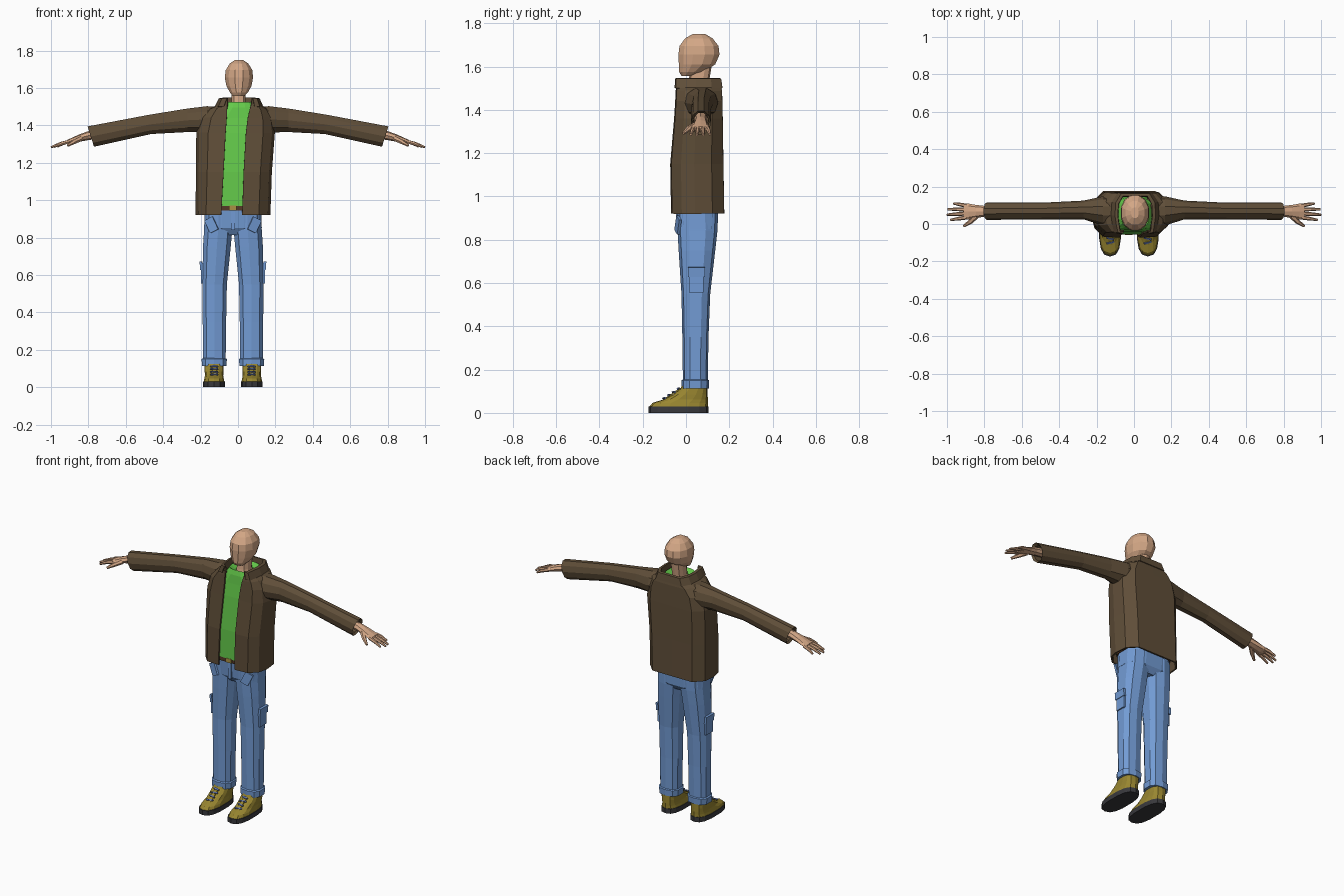
import bpy, bmesh, math
from mathutils import Vector

if "Cube" in bpy.data.objects:
    bpy.data.objects.remove(bpy.data.objects["Cube"])

CX = -0.027  # centre line of hips and legs


def mat(name, r, g, b):
    m = bpy.data.materials.new(name)
    m.diffuse_color = (r, g, b, 1)
    m.use_nodes = True
    m.node_tree.nodes["Principled BSDF"].inputs["Base Color"].default_value = m.diffuse_color
    return m


SKIN = mat("skin", 0.66, 0.39, 0.24)
BROWN = mat("jacket brown", 0.115, 0.076, 0.04)
GREEN = mat("shirt green", 0.13, 0.60, 0.07)
DENIM = mat("denim blue", 0.17, 0.33, 0.66)
OLIVE = mat("boot olive", 0.32, 0.24, 0.03)
SOLE = mat("sole grey", 0.04, 0.04, 0.045)
LACE = mat("lace blue", 0.12, 0.18, 0.42)
BELT = mat("belt brown", 0.09, 0.04, 0.02)
BRASS = mat("buckle brass", 0.40, 0.28, 0.06)


def loft(name, rings, material, closed=True, caps=True, thick=0):
    """Skin a list of equal-length point rings."""
    bm = bmesh.new()
    vs = [[bm.verts.new(p) for p in r] for r in rings]
    n = len(rings[0])
    for a, b in zip(vs, vs[1:]):
        for i in range(n if closed else n - 1):
            j = (i + 1) % n
            bm.faces.new((a[i], a[j], b[j], b[i]))
    if caps and closed:
        bm.faces.new(vs[0])
        bm.faces.new(vs[-1])
    bmesh.ops.recalc_face_normals(bm, faces=bm.faces)
    me = bpy.data.meshes.new(name)
    bm.to_mesh(me)
    bm.free()
    me.materials.append(material)
    ob = bpy.data.objects.new(name, me)
    bpy.context.collection.objects.link(ob)
    if thick:
        mod = ob.modifiers.new("thickness", "SOLIDIFY")
        mod.thickness, mod.offset = thick, 0
    return ob


def sgnpow(v, p):
    return math.copysign(abs(v) ** p, v)


def flat_ring(z, x0, x1, y0, y1, n=12, p=0.8):
    """Horizontal rounded ring filling a box in x and y."""
    x0, x1 = min(x0, x1), max(x0, x1)
    out = []
    for i in range(n):
        a = 2 * math.pi * (i + 0.5) / n
        c, s = math.cos(a), math.sin(a)
        k = 1 / math.cos(math.pi / n) if n <= 8 else 1
        out.append(Vector(((x0 + x1) / 2 + (x1 - x0) / 2 * sgnpow(min(1, max(-1, c * k)), p),
                           (y0 + y1) / 2 + (y1 - y0) / 2 * sgnpow(min(1, max(-1, s * k)), p), z)))
    return out


def side_ring(x, y, z, ry, rz, lean=0, n=10):
    """Upright ring across an arm; lean shifts the top outward in x."""
    return [Vector((x + lean * math.sin(a), y + ry * math.cos(a), z + rz * math.sin(a)))
            for a in (2 * math.pi * i / n for i in range(n))]


def tube(name, pts, radii, material, n=6):
    pts = [Vector(p) for p in pts]
    d = (pts[-1] - pts[0]).normalized()
    u = d.cross(Vector((0, 0, 1))).normalized()
    v = d.cross(u)
    return loft(name, [[p + r * (math.cos(t) * u + math.sin(t) * v)
                        for t in (2 * math.pi * i / n for i in range(n))]
                       for p, r in zip(pts, radii)], material)


def plate(name, c, size, material, rot=(0, 0, 0)):
    w, d, h = (s / 2 for s in size)
    ob = loft(name, [[Vector((x * w, y * d, z)) for x, y in ((-1, -1), (1, -1), (1, 1), (-1, 1))]
                     for z in (-h, h)], material)
    ob.location, ob.rotation_euler = c, rot
    return ob


def open_ring(z, x0, x1, yf, yb, xl, xr):
    """Coat section, open at the front between xl and xr."""
    cx, hw, d = (x0 + x1) / 2, (x1 - x0) / 2, yb - yf
    mid = [(-.93, .2), (-1, .45), (-.96, .78), (-.7, 1), (0, 1), (.7, 1), (.96, .78), (1, .45), (.93, .2)]
    pts = [(xl, yf), (xl * .4 + x0 * .6, yf + .02 * d)]
    pts += [(cx + hw * u, yf + d * v) for u, v in mid]
    pts += [(xr * .4 + x1 * .6, yf + .02 * d), (xr, yf)]
    return [Vector((x, y, z)) for x, y in pts]


# Head and neck
loft("head", [flat_ring(*r, n=12, p=0.95) for r in (
    (1.557, -.03, .036, -.022, .03), (1.575, -.044, .054, -.034, .085),
    (1.61, -.064, .074, -.036, .138), (1.655, -.073, .083, -.038, .158),
    (1.695, -.068, .079, -.033, .153), (1.73, -.046, .057, -.006, .125),
    (1.75, -.016, .026, .03, .09))], SKIN)
loft("neck", [flat_ring(*r, n=10) for r in (
    (1.46, -.045, .05, .0, .115), (1.52, -.036, .042, .012, .105), (1.61, -.036, .042, .02, .12))], SKIN)

# Shirt under the jacket, with the neckline turned inward
loft("shirt", [flat_ring(*r, n=16, p=0.6) for r in (
    (.97, -.195, .142, -.058, .15), (1.15, -.195, .15, -.058, .15), (1.36, -.19, .165, -.043, .145),
    (1.44, -.16, .15, -.034, .14), (1.495, -.085, .095, -.03, .135), (1.525, -.068, .08, -.022, .132),
    (1.50, -.04, .048, .002, .112))], GREEN)

# Jacket body and folded collar
loft("jacket_body", [open_ring(*r) for r in (
    (.92, -.222, .168, -.064, .172, -.09, .022), (1.15, -.22, .176, -.068, .168, -.077, .03),
    (1.36, -.218, .192, -.05, .165, -.066, .042), (1.44, -.195, .182, -.045, .163, -.06, .052),
    (1.485, -.15, .155, -.043, .162, -.058, .062), (1.51, -.1, .112, -.04, .157, -.057, .07))],
    BROWN, closed=False, thick=.01)
loft("jacket_collar", [open_ring(*r) for r in (
    (1.50, -.088, .1, -.036, .148, -.055, .068), (1.545, -.088, .1, -.043, .15, -.055, .074),
    (1.542, -.1, .114, -.048, .16, -.06, .08), (1.50, -.122, .132, -.05, .166, -.075, .088))],
    BROWN, closed=False, thick=.006)

# Hips, belt and buckle
loft("hips", [flat_ring(*r, n=16, p=0.6) for r in (
    (.815, CX - .1, CX + .1, -.015, .12), (.85, CX - .156, CX + .156, -.038, .146),
    (.96, CX - .152, CX + .152, -.046, .15))], DENIM)
loft("belt", [flat_ring(z, CX - .158, CX + .158, -.052, .155, n=16, p=0.6) for z in (.944, .974)], BELT)
plate("belt_buckle", (CX, -.055, .959), (.04, .008, .026), BRASS)
plate("trouser_fly", (CX, -.043, .89), (.022, .008, .1), DENIM)

for s, side in ((-1, "left"), (1, "right")):
    def X(o):
        return CX + s * o

    # Sleeve with a slanted open cuff
    sleeve = [(.07, .068, 1.44, .085, .06, 0), (.165, .07, 1.432, .078, .074, 0),
              (.27, .075, 1.427, .05, .066, 0), (.47, .07, 1.405, .045, .054, .006),
              (.787, .069, 1.34, .047, .057, .018), (.775, .069, 1.342, .037, .046, .014),
              (.70, .069, 1.357, .035, .04, 0)]
    loft(side + "_sleeve", [side_ring(s * x, y, z, ry, rz, s * l) for x, y, z, ry, rz, l in sleeve], BROWN)

    # Hand: palm, four fingers and a thumb
    palm = [(.70, .068, 1.362, .03, .028), (.80, .068, 1.345, .029, .024), (.845, .067, 1.333, .035, .02),
            (.885, .066, 1.32, .043, .015), (.912, .068, 1.312, .04, .011)]
    loft(side + "_palm", [side_ring(s * x, y, z, ry, rz, 0, 8) for x, y, z, ry, rz in palm], SKIN)
    for i, (yb, xt, yt, zt) in enumerate(((.035, .982, .022, 1.285), (.056, 1, .05, 1.283),
                                          (.078, .996, .079, 1.283), (.098, .965, .11, 1.287))):
        a, b = Vector((s * .895, yb, 1.315)), Vector((s * xt, yt, zt))
        tube(f"{side}_finger_{i + 1}", [a, a.lerp(b, .5) + Vector((0, 0, .004)), b], (.011, .01, .006), SKIN)
    tube(side + "_thumb", [(s * .84, .045, 1.33), (s * .875, .012, 1.313), (s * .91, -.012, 1.292)],
         (.015, .013, .007), SKIN)

    # Trouser leg and turned-up cuff
    leg = [(.12, .037, .162, -.014, .10), (.35, .034, .164, -.017, .104), (.55, .03, .166, -.021, .112),
           (.75, .009, .163, -.034, .135), (.84, .001, .157, -.039, .145), (.93, .001, .152, -.043, .149)]
    loft(side + "_trouser_leg", [flat_ring(z, X(a), X(b), c, d, 10, .75) for z, a, b, c, d in leg], DENIM)
    loft(side + "_trouser_cuff", [flat_ring(z, X(.03 + k), X(.17 - k), -.022 + k, .107 - k, 10, .75)
                                  for z, k in ((.112, .002), (.15, 0), (.155, .008))], DENIM)

    # Cargo pocket with flap, and hip pocket
    plate(side + "_cargo_pocket", (X(.165), .048, .61), (.012, .066, .11), DENIM)
    plate(side + "_cargo_flap", (X(.17), .048, .65), (.014, .078, .045), DENIM, (0, s * .08, 0))
    plate(side + "_hip_pocket", (X(.115), -.037, .868), (.05, .012, .075), DENIM, (0, s * .45, s * .3))

    # Boot: sole and upper
    outline = [(.046, .158, -.174, .104)]
    loft(side + "_boot_sole", [flat_ring(z, X(.042), X(.16), -.174, .105, 14, .75) for z in (0, .03)], SOLE)
    boot = [(.03, .045, .157, -.168, .101), (.046, .048, .154, -.155, .101), (.062, .051, .151, -.105, .101),
            (.085, .05, .152, -.06, .1), (.112, .05, .152, -.026, .099), (.14, .052, .15, -.012, .096)]
    loft(side + "_boot_upper", [flat_ring(z, X(a), X(b), c, d, 14, .75) for z, a, b, c, d in boot], OLIVE)

    # Boot tongue strip and laces
    plate(side + "_boot_tongue", (X(.1), -.069, .084), (.022, .1, .006), OLIVE, (.6, 0, 0))
    for i in range(4):
        t = i / 3
        plate(f"{side}_lace_{i + 1}", (X(.1), -.1 + .066 * t, .067 + .044 * t),
              (.042, .008, .008), LACE, (.6, 0, .25 * (-1) ** i))
    plate(side + "_lace_knot", (X(.1), -.034, .11), (.018, .012, .012), LACE, (.6, 0, 0))
